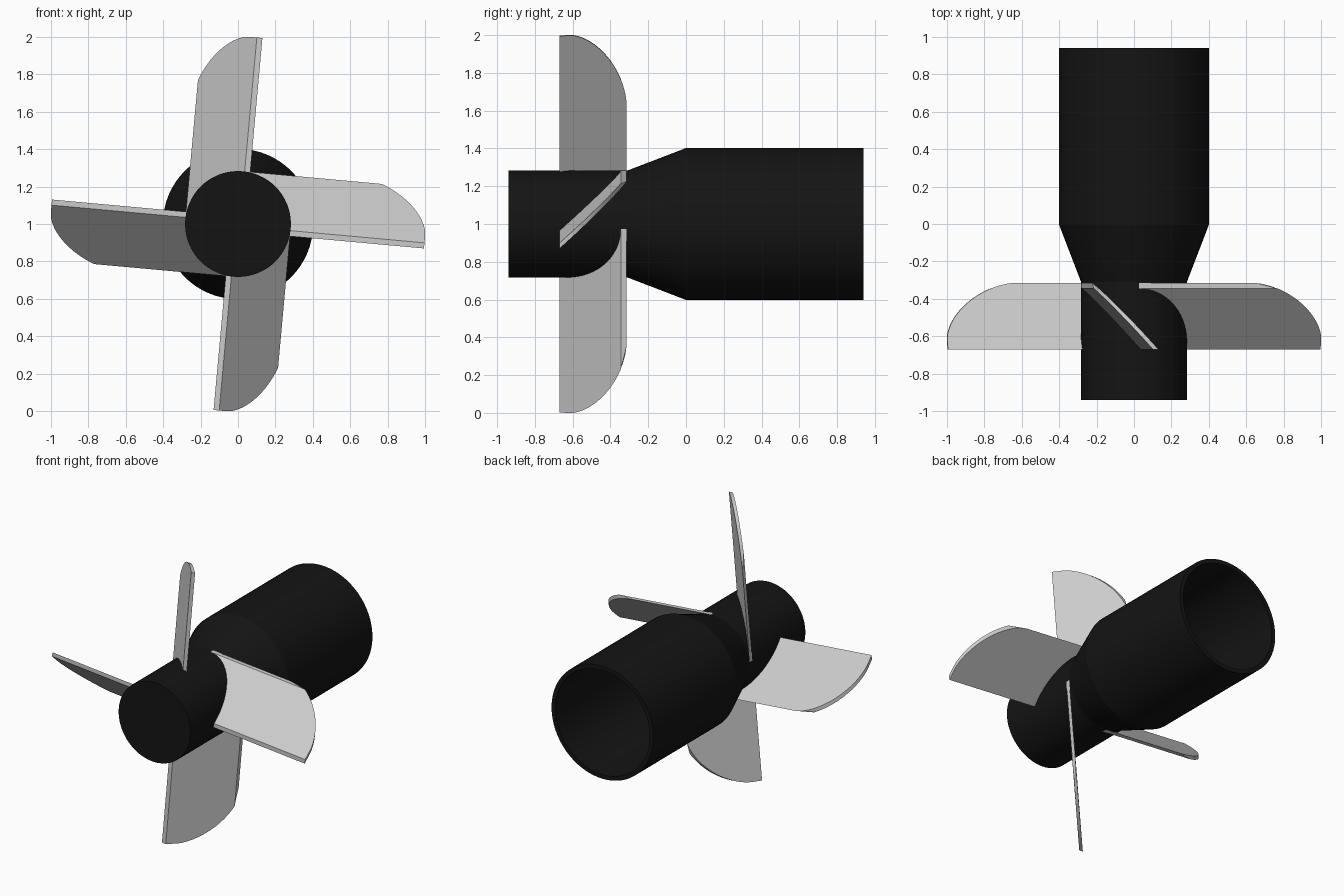
import bpy, bmesh
from math import sin, cos, pi, radians
from mathutils import Matrix

if "Cube" in bpy.data.objects:
    bpy.data.objects.remove(bpy.data.objects["Cube"])

SEG = 64
CENTRE = Matrix.Translation((0, 0, 1))


def finish(bm, name, colour, angle):
    bmesh.ops.recalc_face_normals(bm, faces=bm.faces)
    mesh = bpy.data.meshes.new(name)
    bm.to_mesh(mesh)
    bm.free()
    obj = bpy.data.objects.new(name, mesh)
    bpy.context.collection.objects.link(obj)
    if colour:
        mat = bpy.data.materials.new(name + "_paint")
        mat.diffuse_color = colour
        mat.use_nodes = True
        mat.node_tree.nodes["Principled BSDF"].inputs["Base Color"].default_value = mat.diffuse_color
        mesh.materials.append(mat)
    bpy.ops.object.select_all(action='DESELECT')
    obj.select_set(True)
    bpy.context.view_layer.objects.active = obj
    bpy.ops.object.shade_smooth_by_angle(angle=radians(angle))
    return obj


# Hub: lathed profile (radius, y), solid nose and hollow rear socket
profile = [(0.283, -0.94), (0.283, -0.31), (0.402, 0), (0.402, 0.94),
           (0.372, 0.94), (0.372, 0), (0.255, -0.30)]
bm = bmesh.new()
rings = [[bm.verts.new((r * cos(2 * pi * i / SEG), y, 1 + r * sin(2 * pi * i / SEG)))
          for i in range(SEG)] for r, y in profile]
for a, b in zip(rings, rings[1:]):
    for i in range(SEG):
        j = (i + 1) % SEG
        bm.faces.new((a[i], a[j], b[j], b[i]))
bm.faces.new(rings[0])
bm.faces.new(rings[-1])
finish(bm, "hub", (0.007, 0.007, 0.007, 1), 15)

# Blades: pitched flat sheets with one rounded tip corner
FRONT, BACK, T = -0.67, -0.315, 0.03
X_FRONT, X_BACK = 0.04, -0.283
STEPS = 24


def tip(y):
    """Tip radius of the blade outline at depth y."""
    d = min(1, max(0, (y + 0.62) / 0.305))
    return 0.612 + 0.39 * (1 - d ** 1.7) ** (1 / 1.7)


def sheet(bm, x0, y1):
    """One side of the blade, from the front edge to depth y1."""
    pts = [(x0, FRONT, 0)]
    for i in range(STEPS + 1):
        t = sin(pi / 2 * i / STEPS)
        y = FRONT + (y1 - FRONT) * t
        pts.append((x0 + (X_BACK - x0) * t, y, tip(y)))
    pts.append((X_BACK, y1, 0))
    return [bm.verts.new(p) for p in pts]


for k, name in enumerate(("top", "right", "bottom", "left")):
    bm = bmesh.new()
    outer = sheet(bm, X_FRONT, BACK)
    inner = sheet(bm, X_FRONT - T, BACK - T)
    bm.faces.new(outer)
    bm.faces.new(inner)
    n = len(outer)
    for i in range(n):
        j = (i + 1) % n
        bm.faces.new((outer[i], outer[j], inner[j], inner[i]))
    # lean the blade, then turn it to its place around the hub
    spin = Matrix.Rotation(radians(5.2 + 90 * k), 4, 'Y')
    bmesh.ops.transform(bm, matrix=CENTRE @ spin, verts=bm.verts)
    finish(bm, name + "_blade", None, 25)
